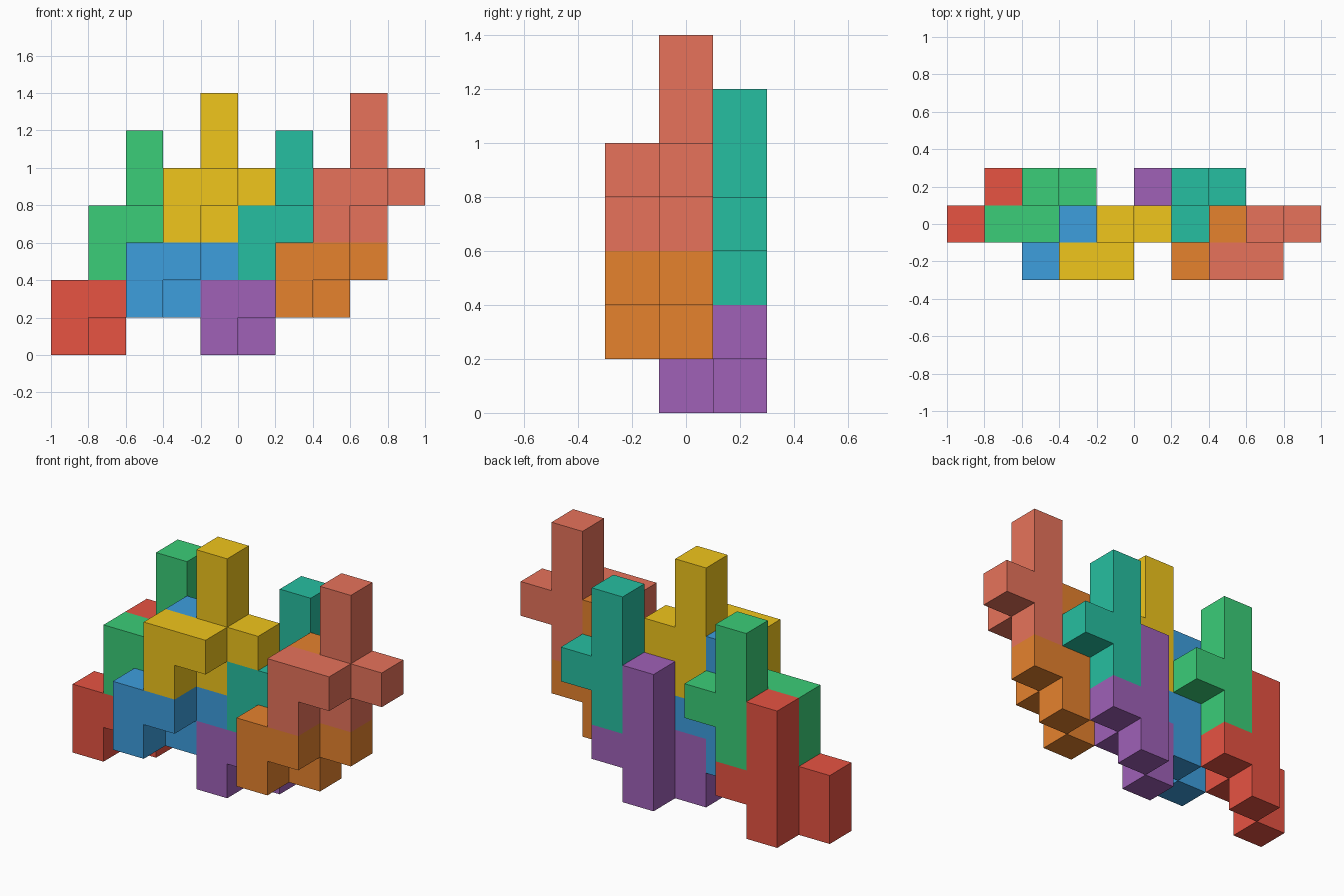
import bpy, bmesh
from mathutils import Color, Vector

if "Cube" in bpy.data.objects:
    bpy.data.objects.remove(bpy.data.objects["Cube"])

U = 0.2                               # edge of one cube
ORIGIN = Vector((-1.0, -0.3, 0.0))    # corner of the cube grid

# One eight-cube block: stepped foot, four-high column, side arm
BLOCK = [(0, 0, 0), (0, 0, 1), (1, 0, 1),
         (1, 1, 0), (1, 1, 1), (1, 1, 2), (1, 1, 3), (2, 1, 1)]

# Name, grid position, sRGB colour of every interlocking copy
COPIES = [
    ("red_block", (0, 1, 0), (0.905, 0.325, 0.26)),
    ("purple_block", (4, 1, 0), (0.625, 0.38, 0.72)),
    ("blue_block", (2, 0, 1), (0.24, 0.62, 0.87)),
    ("orange_block", (6, 0, 1), (0.90, 0.51, 0.18)),
    ("green_block", (1, 1, 2), (0.23, 0.805, 0.47)),
    ("teal_block", (5, 1, 2), (0.15, 0.75, 0.63)),
    ("yellow_block", (3, 0, 3), (0.94, 0.775, 0.11)),
    ("salmon_block", (7, 0, 3), (0.905, 0.45, 0.355)),
]


def block_mesh():
    """Outer skin of the cubes, with flat areas merged."""
    bm = bmesh.new()
    for cell in BLOCK:
        for axis in range(3):
            for side in (0, 1):
                neighbour = list(cell)
                neighbour[axis] += 2 * side - 1
                if tuple(neighbour) in BLOCK:
                    continue
                corners = []
                for a, b in ((0, 0), (1, 0), (1, 1), (0, 1)):
                    p = Vector(cell)
                    p[axis] += side
                    p[(axis + 1) % 3] += a
                    p[(axis + 2) % 3] += b
                    corners.append(bm.verts.new(p * U))
                bm.faces.new(corners if side else corners[::-1])
    bmesh.ops.remove_doubles(bm, verts=bm.verts[:], dist=0.001)
    bmesh.ops.dissolve_limit(bm, angle_limit=0.01,
                             verts=bm.verts[:], edges=bm.edges[:])
    mesh = bpy.data.meshes.new("block")
    bm.to_mesh(mesh)
    bm.free()
    return mesh


# Place the coloured copies
base = block_mesh()
for name, cell, colour in COPIES:
    mesh = base.copy()
    mesh.name = name
    mat = bpy.data.materials.new(name)
    mat.diffuse_color = (*Color(colour).from_srgb_to_scene_linear(), 1)
    mat.use_nodes = True
    mat.node_tree.nodes["Principled BSDF"].inputs["Base Color"].default_value = mat.diffuse_color
    mesh.materials.append(mat)
    obj = bpy.data.objects.new(name, mesh)
    obj.location = ORIGIN + Vector(cell) * U
    bpy.context.collection.objects.link(obj)
bpy.data.meshes.remove(base)
